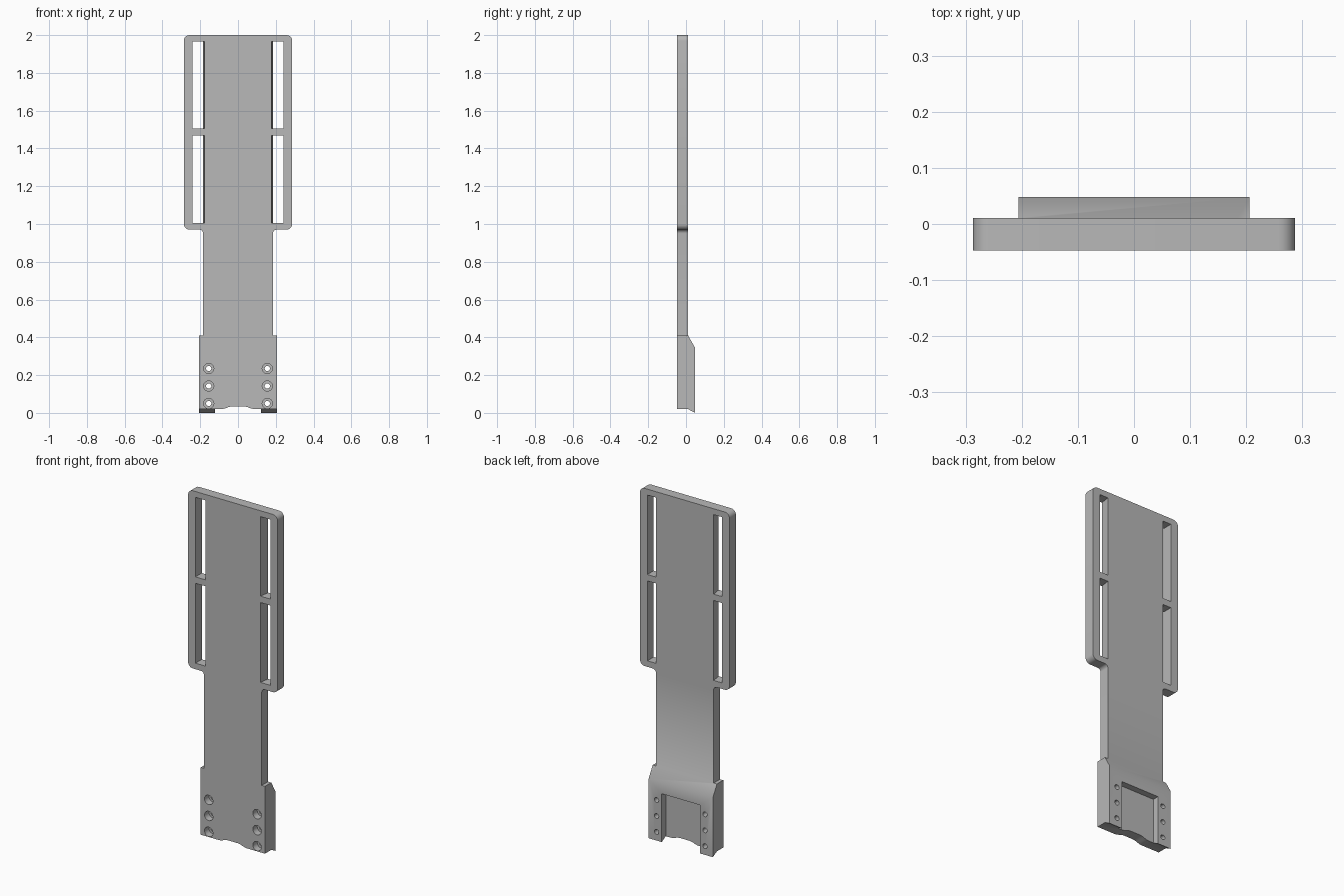
import bpy, bmesh, math
from mathutils import Vector

cube = bpy.data.objects.get("Cube")
if cube:
    bpy.data.objects.remove(cube, do_unlink=True)

FRONT, PLATE_BACK, MOUNT_BACK = -0.047, 0.011, 0.048

grey = bpy.data.materials.new("plain grey")
grey.use_nodes = True
colour = (0.48, 0.48, 0.48, 1)
grey.diffuse_color = colour
grey.node_tree.nodes["Principled BSDF"].inputs["Base Color"].default_value = colour


def prism(name, points, direction):
    """Extrude a closed ring of 3D points into a solid object."""
    bm = bmesh.new()
    face = bm.faces.new([bm.verts.new(p) for p in points])
    ext = bmesh.ops.extrude_face_region(bm, geom=[face])
    moved = [g for g in ext["geom"] if isinstance(g, bmesh.types.BMVert)]
    bmesh.ops.translate(bm, verts=moved, vec=direction)
    bmesh.ops.recalc_face_normals(bm, faces=bm.faces)
    mesh = bpy.data.meshes.new(name)
    bm.to_mesh(mesh)
    bm.free()
    mesh.materials.append(grey)
    obj = bpy.data.objects.new(name, mesh)
    bpy.context.collection.objects.link(obj)
    return obj


def fillet(corner, before, after, radius, steps=6):
    """Replace a square corner by a tangent arc."""
    c = Vector(corner)
    a = (Vector(before) - c).normalized() * radius
    b = (Vector(after) - c).normalized() * radius
    angles = [i * math.pi / 2 / steps for i in range(steps + 1)]
    return [c + a * (1 - math.sin(t)) + b * (1 - math.cos(t)) for t in angles]


def combine(obj, other, operation):
    """Apply a boolean and discard the second solid."""
    other.hide_render = True
    mod = obj.modifiers.new("combine", "BOOLEAN")
    mod.operation, mod.solver, mod.object = operation, "EXACT", other
    bpy.context.view_layer.objects.active = obj
    bpy.ops.object.modifier_apply(modifier=mod.name)
    bpy.data.objects.remove(other, do_unlink=True)


def cylinder(name, x, z, radius, y0, y1):
    ring = [(x + radius * math.cos(i * math.tau / 24), y0,
             z + radius * math.sin(i * math.tau / 24)) for i in range(24)]
    return prism(name, ring, (0, y1 - y0, 0))


# Plate silhouette: right half from the bottom arch up to the top, then mirrored
half = [(0.03 + 0.06 * t, 0.027 + 0.007 * math.cos(math.pi * t))
        for t in (0, 0.2, 0.4, 0.6, 0.8, 1)]
path = [(0.206, 0.02), (0.206, 0.41), (0.185, 0.41), (0.185, 0.97),
        (0.287, 0.97), (0.287, 2.0), (0, 2.0)]
radii = [0, 0, 0, 0.02, 0.03, 0.03]
for i, radius in enumerate(radii):
    if radius:
        half += [tuple(p) for p in fillet(path[i], path[i - 1], path[i + 1], radius)]
    else:
        half.append(path[i])
outline = half + [(-x, z) for x, z in reversed(half)]
plate = prism("paddle_plate", [(x, FRONT, z) for x, z in outline],
              (0, PLATE_BACK - FRONT, 0))

# Wedge-ended mount on the back, with an open recess between its two rails
side = [(PLATE_BACK, 0.02), (MOUNT_BACK, 0), (MOUNT_BACK, 0.345), (PLATE_BACK, 0.41)]
mount = prism("rear_mount", [(-0.206, y, z) for y, z in side], (0.412, 0, 0))
recess = prism("recess_cutter", [(-0.122, -0.1, -0.1), (0.122, -0.1, -0.1),
                                 (0.122, -0.1, 0.28), (-0.122, -0.1, 0.28)], (0, 0.3, 0))
combine(mount, recess, "DIFFERENCE")
combine(plate, mount, "UNION")

for s in (-1, 1):
    # Long slots, with the inner wall sloping outward towards the back
    for low, high in ((1.005, 1.468), (1.505, 1.966)):
        section = [(0.175, FRONT - 0.01), (0.24, FRONT - 0.01),
                   (0.24, PLATE_BACK + 0.01), (0.187, PLATE_BACK + 0.01)]
        slot = prism("slot_cutter", [(s * x, y, low) for x, y in section],
                     (0, 0, high - low))
        combine(plate, slot, "DIFFERENCE")
    # Counterbored screw holes
    for z in (0.05, 0.142, 0.235):
        bore = cylinder("bore_cutter", s * 0.155, z, 0.027, FRONT - 0.05, FRONT + 0.04)
        combine(plate, bore, "DIFFERENCE")
        hole = cylinder("hole_cutter", s * 0.155, z, 0.014, FRONT - 0.05, MOUNT_BACK + 0.05)
        combine(plate, hole, "DIFFERENCE")

# Smooth the rounded corners and holes, keep the rest crisp
bpy.ops.object.select_all(action="DESELECT")
plate.select_set(True)
bpy.context.view_layer.objects.active = plate
bpy.ops.object.shade_smooth_by_angle(angle=math.radians(30))
